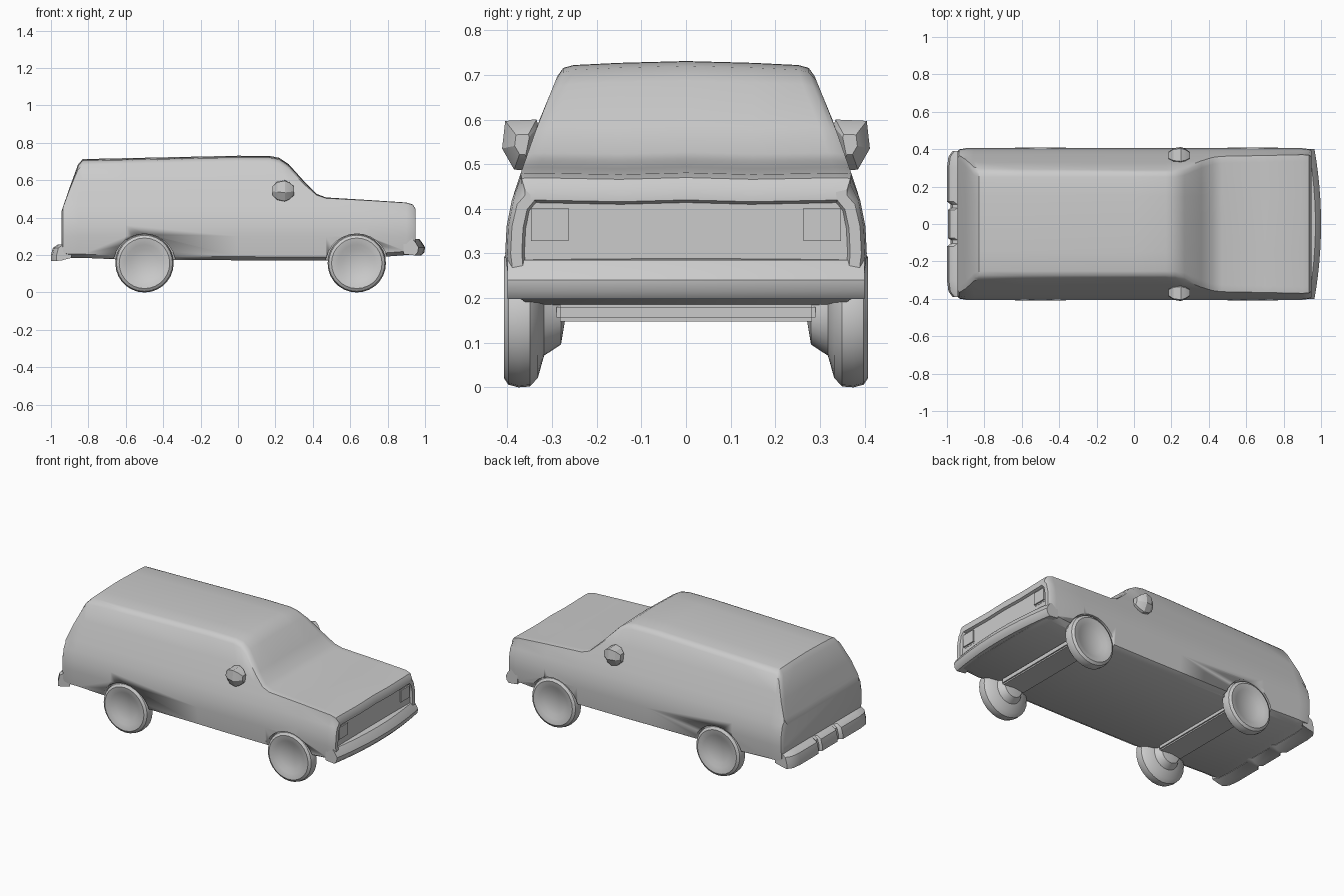
import bpy, bmesh, math
from mathutils import Vector

old = bpy.data.objects.get("Cube")
if old:
    bpy.data.objects.remove(old)

grey = bpy.data.materials.new("plain_grey")
grey.use_nodes = True
COLOUR = (0.6, 0.6, 0.6, 1)
grey.diffuse_color = COLOUR
grey.node_tree.nodes["Principled BSDF"].inputs["Base Color"].default_value = COLOUR


def finish(name, bm, angle=35):
    bmesh.ops.recalc_face_normals(bm, faces=bm.faces[:])
    mesh = bpy.data.meshes.new(name)
    bm.to_mesh(mesh)
    bm.free()
    ob = bpy.data.objects.new(name, mesh)
    bpy.context.collection.objects.link(ob)
    mesh.materials.append(grey)
    bpy.ops.object.select_all(action='DESELECT')
    ob.select_set(True)
    bpy.context.view_layer.objects.active = ob
    bpy.ops.object.shade_smooth_by_angle(angle=math.radians(angle))
    return ob


def loft(rings):
    """Skin closed rings of points and cap both ends; returns the mesh and last cap."""
    bm = bmesh.new()
    loops = [[bm.verts.new(p) for p in ring] for ring in rings]
    n = len(loops[0])
    for a, b in zip(loops, loops[1:]):
        for i in range(n):
            j = (i + 1) % n
            bm.faces.new((a[i], a[j], b[j], b[i]))
    bm.faces.new(loops[0])
    return bm, bm.faces.new(loops[-1])


def lathe(profile, centre, side, steps=28):
    """Spin (radius, y) points about a sideways axle."""
    bm = bmesh.new()
    rows = []
    for r, y in profile:
        count = steps if r > 0 else 1
        rows.append([bm.verts.new((centre[0] + r * math.cos(math.tau * k / steps), side * y,
                                   centre[1] + r * math.sin(math.tau * k / steps)))
                     for k in range(count)])
    for a, b in zip(rows, rows[1:]):
        for k in range(steps):
            m = (k + 1) % steps
            quad = [a[k % len(a)], a[m % len(a)], b[m % len(b)], b[k % len(b)]]
            bm.faces.new(list(dict.fromkeys(quad)))
    return bm


def box(name, centre, size, bevel=0.008):
    bm = bmesh.new()
    bmesh.ops.create_cube(bm, size=1)
    bmesh.ops.scale(bm, vec=size, verts=bm.verts[:])
    bmesh.ops.translate(bm, vec=centre, verts=bm.verts[:])
    bmesh.ops.bevel(bm, geom=bm.edges[:], offset=bevel, segments=2, affect='EDGES')
    return finish(name, bm)


# Body: side-wall shape, with a roof line that varies along the length
WALL = [(0.475, 0.372), (0.6, 0.328), (0.70, 0.287)]


def wall(z):
    if z <= WALL[0][0]:
        return WALL[0][1]
    for (z0, y0), (z1, y1) in zip(WALL, WALL[1:]):
        if z <= z1:
            return y0 + (y1 - y0) * (z - z0) / (z1 - z0)
    return WALL[-1][1]


def section(x, top, bottom, width):
    base = min(0.475, top - 0.015)
    half = [(0.36, bottom), (0.395, bottom + 0.02), (0.405, 0.30),
            (0.402, 0.36), (0.39, min(0.42, base - 0.02)), (wall(base), base)]
    for f, inset in ((0.5, 0), (0.87, 0), (0.94, 0.012), (0.965, 0.035)):
        z = base + (top - base) * f
        half.append((wall(z) - inset, z))
    half.append((0.15, top - 0.004))
    pts = [(y * width, z) for y, z in half]
    ring = pts + [(0, top)] + [(-y, z) for y, z in reversed(pts)]
    return [Vector((x, y, z)) for y, z in ring]


STATIONS = [(-0.945, 0.43, 0.2, 0.95), (-0.935, 0.46, 0.19, 0.985), (-0.9, 0.562, 0.185, 1),
            (-0.855, 0.685, 0.185, 1), (-0.83, 0.713, 0.185, 1), (-0.6, 0.718, 0.175, 1),
            (0, 0.731, 0.172, 1), (0.17, 0.73, 0.17, 1), (0.22, 0.72, 0.17, 1),
            (0.27, 0.687, 0.17, 1), (0.36, 0.587, 0.17, 1), (0.42, 0.527, 0.17, 1),
            (0.47, 0.508, 0.17, 1), (0.7, 0.494, 0.185, 1), (0.9, 0.481, 0.2, 1),
            (0.935, 0.47, 0.2, 0.99), (0.95, 0.445, 0.2, 0.97)]
bm, nose = loft([section(*s) for s in STATIONS])
bmesh.ops.recalc_face_normals(bm, faces=bm.faces[:])
bmesh.ops.inset_region(bm, faces=[nose], thickness=0.025, depth=0)
bmesh.ops.inset_region(bm, faces=[nose], thickness=0.006, depth=-0.015)
body = finish("body", bm)

# Wheels with dished rims, inner hubs and wheel wells
TYRE = [(0, 0.385), (0.075, 0.388), (0.1, 0.402), (0.135, 0.408), (0.15, 0.398), (0.156, 0.375),
        (0.154, 0.35), (0.135, 0.332), (0.085, 0.318), (0.06, 0.28), (0, 0.27)]
WELL = [(0, 0.5), (0.168, 0.5), (0.168, 0.365), (0, 0.365)]
for end, x in (("rear", -0.5), ("front", 0.635)):
    for label, side in (("left", 1), ("right", -1)):
        cutter = finish("well_cutter", lathe(WELL, (x, 0.145), side))
        mod = body.modifiers.new("well", 'BOOLEAN')
        mod.operation, mod.solver, mod.object = 'DIFFERENCE', 'EXACT', cutter
        bpy.context.view_layer.objects.active = body
        bpy.ops.object.modifier_apply(modifier=mod.name)
        bpy.data.objects.remove(cutter)
        finish(f"{end}_{label}_wheel", lathe(TYRE, (x, 0.156), side))
    box(f"{end}_axle", (x, 0, 0.168), (0.16, 0.58, 0.04))

# Front bumper bowed towards the middle
FRONT = [(-0.08, 0.205), (-0.02, 0.198), (-0.004, 0.215), (0, 0.24), (-0.012, 0.262),
         (-0.03, 0.285), (-0.08, 0.29)]
rings = []
for i in range(13):
    y = -0.4 + i * 0.8 / 12
    x = 0.965 + 0.035 * (1 - (y / 0.4) ** 2)
    rings.append([(x + dx, y, z) for dx, z in FRONT])
finish("front_bumper", loft(rings)[0])

# Rear bumper with a notch either side of the plate recess
REAR = [(0.08, 0.185), (0.03, 0.172), (0, 0.168), (0, 0.2), (0.01, 0.238), (0.035, 0.255), (0.08, 0.26)]
half = [(0.39, 0.03), (0.36, 0.008), (0.3, 0), (0.12, 0), (0.105, 0.02), (0.085, 0.02), (0.075, 0.005)]
stops = half + [(-y, d) for y, d in reversed(half)]
finish("rear_bumper", loft([[(-1 + d + dx, y, z) for dx, z in REAR] for y, d in stops])[0])

# Headlights and door mirrors
for label, side in (("left", 1), ("right", -1)):
    box(f"{label}_headlight", (0.933, side * 0.305, 0.365), (0.022, 0.1, 0.09))
    outline = [(0.33, 0.585), (0.335, 0.6), (0.405, 0.597), (0.412, 0.535), (0.385, 0.488), (0.35, 0.485)]
    rings = []
    for x, s in ((0.185, 0.45), (0.21, 0.85), (0.25, 1), (0.275, 0.8), (0.3, 0.4)):
        rings.append([(x, side * (0.365 + (y - 0.365) * s), 0.545 + (z - 0.545) * s)
                      for y, z in outline])
    finish(f"{label}_mirror", loft(rings)[0], 25)
